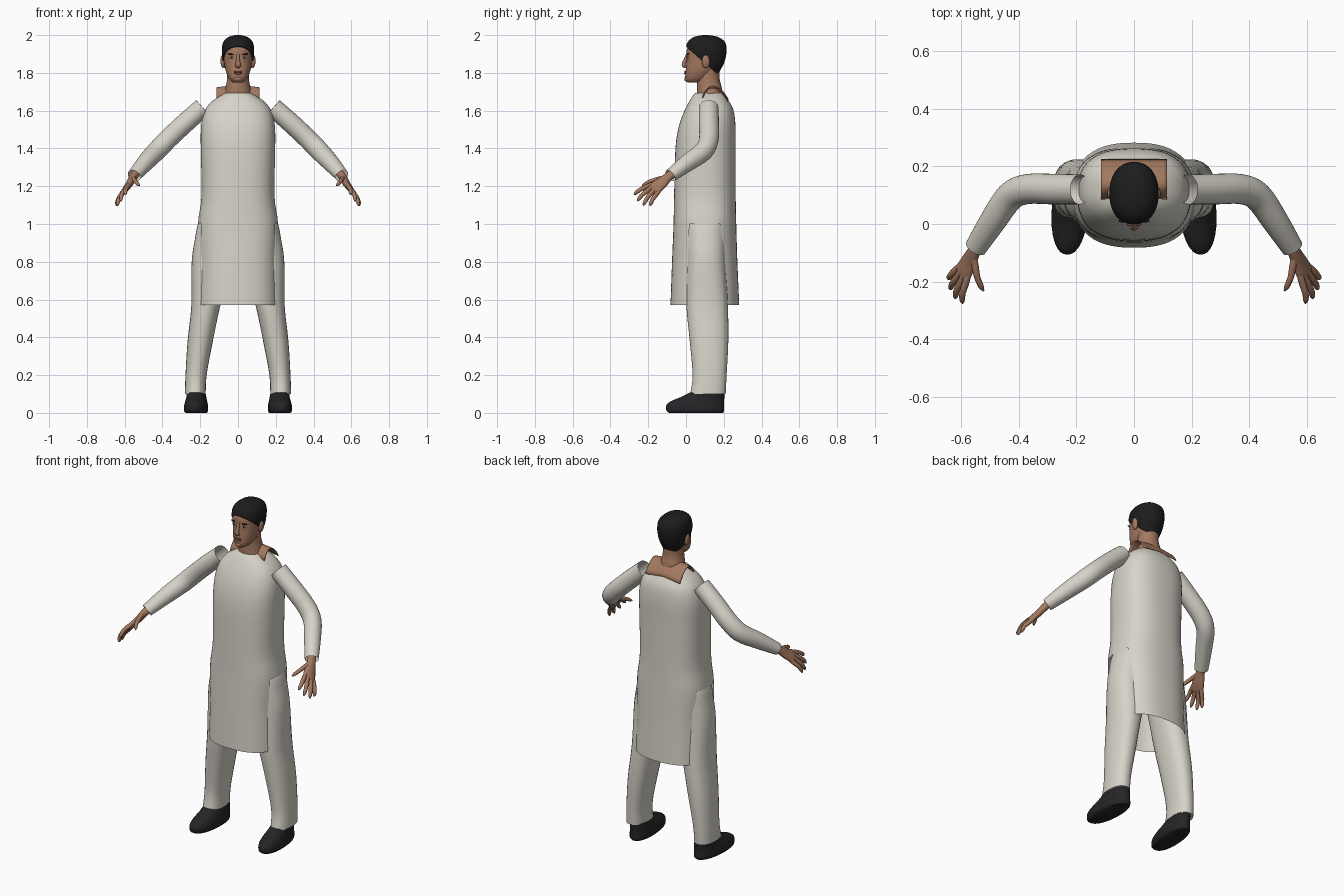
import bpy, bmesh, math
from mathutils import Vector

if "Cube" in bpy.data.objects:
    bpy.data.objects.remove(bpy.data.objects["Cube"], do_unlink=True)


def material(name, *rgb):
    m = bpy.data.materials.new(name)
    m.use_nodes = True
    m.diffuse_color = (*rgb, 1)
    bsdf = m.node_tree.nodes["Principled BSDF"]
    bsdf.inputs["Base Color"].default_value = (*rgb, 1)
    bsdf.inputs["Roughness"].default_value = 0.8
    return m


CLOTH = material("off white cloth", 0.68, 0.65, 0.58)
SKIN = material("brown skin", 0.37, 0.19, 0.115)
LIPS = material("dark lips", 0.24, 0.09, 0.065)
HAIR = material("black hair", 0.012, 0.012, 0.013)
SHOE = material("black leather", 0.018, 0.018, 0.02)
WHITE = material("eye white", 0.5, 0.46, 0.42)


def smooth(rows, k):
    """Catmull-Rom resampling of rows of numbers."""
    out = []
    for i in range(len(rows) - 1):
        p = [rows[max(0, min(len(rows) - 1, i + j))] for j in (-1, 0, 1, 2)]
        for s in range(k):
            t = s / k
            out.append([b + t / 2 * (c - a + t * (2*a - 5*b + 4*c - d + t * (3*(b - c) + d - a)))
                        for a, b, c, d in zip(*p)])
    return out + [list(rows[-1])]


def finish(name, bm, mat, mirror=False, thick=0, angle=50):
    bmesh.ops.recalc_face_normals(bm, faces=bm.faces)
    me = bpy.data.meshes.new(name)
    bm.to_mesh(me)
    bm.free()
    me.materials.append(mat)
    me.polygons.foreach_set("use_smooth", [True] * len(me.polygons))
    me.set_sharp_from_angle(angle=math.radians(angle))
    ob = bpy.data.objects.new(name, me)
    bpy.context.collection.objects.link(ob)
    if thick:
        ob.modifiers.new("Thickness", "SOLIDIFY").thickness = thick
    if mirror:
        ob.modifiers.new("Mirror", "MIRROR")
    return ob


def loft(sections, n=32, power=2.0, caps=(True, True)):
    """Skin superellipse sections, each a centre and two half axes."""
    bm = bmesh.new()
    rings = []
    for c, u, v in sections:
        ring = []
        for i in range(n):
            a = math.tau * i / n
            x, y = math.cos(a), math.sin(a)
            f = (abs(x) ** power + abs(y) ** power) ** (-1 / power)
            ring.append(bm.verts.new(c + u * x * f + v * y * f))
        rings.append(ring)
    for r, s in zip(rings, rings[1:]):
        for i in range(n):
            j = (i + 1) % n
            bm.faces.new((r[i], r[j], s[j], s[i]))
    for ring, cap in zip((rings[0], rings[-1]), caps):
        if cap:
            bm.faces.new(ring)
    return bm


def stack(rows, k=4, **kw):
    """Horizontal rings: z, centre x, half width, front y, back y."""
    secs = [(Vector((cx, (f + b) / 2, z)), Vector((rx, 0, 0)), Vector((0, (b - f) / 2, 0)))
            for z, cx, rx, f, b in smooth(rows, k)]
    return loft(secs, **kw)


def tube(rows, axis=(0, 0, 1), k=4, **kw):
    """Rings across a path: x, y, z, radius along the axis, radius across it."""
    rows = smooth(rows, k)
    pts = [Vector(r[:3]) for r in rows]
    secs = []
    for i, r in enumerate(rows):
        t = (pts[min(i + 1, len(pts) - 1)] - pts[max(i - 1, 0)]).normalized()
        v = Vector(axis)
        v = (v - t * v.dot(t)).normalized()
        secs.append((pts[i], t.cross(v) * r[4], v * r[3]))
    return loft(secs, **kw)


def blob(name, loc, size, mat, mirror=False, tilt=0):
    bm = bmesh.new()
    bmesh.ops.create_uvsphere(bm, u_segments=20, v_segments=12, radius=1)
    for v in bm.verts:
        x, y, z = (a * b for a, b in zip(v.co, size))
        v.co = Vector((x, y, z + tilt * x)) + Vector(loc)
    return finish(name, bm, mat, mirror)


# Long tunic with open side slits
bm = stack([(0.57, 0, 0.213, -0.082, 0.282), (0.8, 0, 0.208, -0.074, 0.272),
            (1.0, 0, 0.212, -0.066, 0.266), (1.15, 0, 0.193, -0.063, 0.263),
            (1.4, 0, 0.197, -0.056, 0.262), (1.52, 0, 0.195, -0.037, 0.262),
            (1.6, 0, 0.176, -0.008, 0.252), (1.65, 0, 0.137, 0.018, 0.228),
            (1.685, 0, 0.085, 0.04, 0.2), (1.693, 0, 0.068, 0.05, 0.19)],
           n=64, power=2.5, caps=(False, True))
slit = [f for f in bm.faces if f.calc_center_median().z < 1.0
        and abs(f.calc_center_median().y - 0.1) < 0.09]
bmesh.ops.delete(bm, geom=slit, context="FACES")
finish("tunic", bm, CLOTH)

# Trouser legs
bm = stack([(0.1, 0.226, 0.055, 0.022, 0.21), (0.2, 0.222, 0.056, 0.035, 0.215),
            (0.38, 0.2, 0.067, 0.02, 0.224), (0.57, 0.17, 0.077, 0.002, 0.222),
            (0.8, 0.139, 0.106, 0.0, 0.212), (0.92, 0.116, 0.112, -0.005, 0.215),
            (1.0, 0.105, 0.107, 0.0, 0.21), (1.06, 0.09, 0.09, 0.02, 0.19)],
           power=2.3)
finish("trouser_leg", bm, CLOTH, mirror=True)

# Shoes, toes turned slightly outward
bm = stack([(0.0, 0.222, 0.055, -0.09, 0.195), (0.012, 0.222, 0.063, -0.104, 0.202),
            (0.04, 0.222, 0.062, -0.104, 0.202), (0.062, 0.222, 0.057, -0.08, 0.202),
            (0.085, 0.223, 0.052, -0.025, 0.203), (0.115, 0.226, 0.048, 0.035, 0.203)],
           power=2.2)
for v in bm.verts:
    v.co.x += 0.06 * (0.05 - v.co.y)
finish("shoe", bm, SHOE, mirror=True)

# Sleeves, open at the shoulder
bm = tube([(0.187, 0.12, 1.617, 0.051, 0.052), (0.28, 0.121, 1.535, 0.052, 0.053),
           (0.37, 0.121, 1.45, 0.052, 0.052), (0.43, 0.095, 1.388, 0.052, 0.05),
           (0.49, 0.01, 1.325, 0.046, 0.046), (0.55, -0.083, 1.256, 0.034, 0.038)],
          n=28, caps=(False, False))
finish("sleeve", bm, CLOTH, mirror=True)

# Hands: palm, then fingers and thumb
ACROSS = (-0.03, -0.05, 0.035)
bm = tube([(0.535, -0.055, 1.275, 0.025, 0.022), (0.555, -0.095, 1.248, 0.025, 0.021),
           (0.572, -0.13, 1.217, 0.034, 0.019), (0.592, -0.168, 1.188, 0.04, 0.016),
           (0.6, -0.183, 1.175, 0.034, 0.009)], ACROSS, n=20)
finish("palm", bm, SKIN, mirror=True)
fingers = {"index_finger": ((0.578, -0.192, 1.203), (0.595, -0.275, 1.155)),
           "middle_finger": ((0.591, -0.185, 1.188), (0.62, -0.258, 1.121)),
           "ring_finger": ((0.602, -0.171, 1.175), (0.637, -0.226, 1.097)),
           "little_finger": ((0.607, -0.15, 1.162), (0.643, -0.19, 1.096)),
           "thumb": ((0.553, -0.12, 1.243), (0.522, -0.232, 1.203))}
for name, (a, b) in fingers.items():
    a, b = Vector(a), Vector(b)
    rows = []
    for t, r in ((-0.2, 0.011), (0.2, 0.0125), (0.55, 0.011), (0.85, 0.0095), (1, 0.003)):
        p = a.lerp(b, t) + Vector((0.008, -0.004, 0.006)) * math.sin(math.pi * max(t, 0))
        rows.append((*p, r, r))
    finish(name, tube(rows, ACROSS, k=3, n=12), SKIN, mirror=True)

# Neck and the bare shoulder panel
bm = stack([(1.65, 0, 0.08, 0.055, 0.2), (1.72, 0, 0.066, 0.058, 0.19),
            (1.77, 0, 0.058, 0.06, 0.178), (1.84, 0, 0.058, 0.065, 0.18)])
finish("neck", bm, SKIN)
bm = bmesh.new()
bmesh.ops.create_grid(bm, x_segments=16, y_segments=12, size=1)
for v in bm.verts:
    u, t = v.co.x, (v.co.y + 1) / 2
    drop = (0.4 if t < 0.37 else 0.19) * (t - 0.37) ** 2
    v.co = (u * 0.115, 0.085 + 0.14 * t, 1.738 - drop - 0.014 * abs(u))
finish("shoulder_skin", bm, SKIN, thick=0.005)

# Head
bm = stack([(1.748, 0, 0.02, 0.012, 0.07), (1.756, 0, 0.034, 0.001, 0.095),
            (1.775, 0, 0.05, -0.004, 0.125), (1.81, 0, 0.065, -0.002, 0.16),
            (1.85, 0, 0.073, 0.002, 0.185), (1.885, 0, 0.077, 0.003, 0.197),
            (1.92, 0, 0.078, 0.004, 0.2), (1.955, 0, 0.07, 0.018, 0.193),
            (1.98, 0, 0.045, 0.05, 0.16), (1.988, 0, 0.015, 0.09, 0.12)],
           n=40, power=2.2)
head = finish("head", bm, SKIN)

# Hair cap trimmed along a slanted hairline
bm = stack([(1.77, 0, 0.055, 0.03, 0.165), (1.81, 0, 0.071, 0.0, 0.18),
            (1.85, 0, 0.08, -0.001, 0.201), (1.89, 0, 0.084, -0.002, 0.212),
            (1.93, 0, 0.085, -0.001, 0.215), (1.965, 0, 0.077, 0.01, 0.205),
            (1.99, 0, 0.05, 0.042, 0.17), (2.0, 0, 0.014, 0.09, 0.12)],
           n=40, power=2.2)
bmesh.ops.bisect_plane(bm, geom=bm.verts[:] + bm.edges[:] + bm.faces[:],
                       plane_co=(0, 0.02, 1.922), plane_no=(0, 0.66, 0.75), clear_inner=True)
finish("hair", bm, HAIR, thick=0.01)

# Facial features
bpy.context.view_layer.update()


def on_face(x, z, lift=0.0):
    hit = head.ray_cast(Vector((x, -1, z)), Vector((0, 1, 0)))
    return (x, (hit[1].y if hit[0] else 0.01) - lift, z)


bm = tube([(0, 0.008, 1.897, 0.008, 0.008), (0, -0.003, 1.872, 0.009, 0.009),
           (0, -0.011, 1.85, 0.011, 0.013), (0, -0.01, 1.838, 0.01, 0.016),
           (0, 0.0, 1.83, 0.006, 0.011)], axis=(0, -1, 0), n=16)
finish("nose", bm, SKIN)
blob("upper_lip", on_face(0, 1.806), (0.025, 0.006, 0.005), LIPS)
blob("lower_lip", on_face(0, 1.797), (0.02, 0.007, 0.006), LIPS)
blob("chin", on_face(0, 1.768, -0.008), (0.022, 0.014, 0.014), SKIN)
blob("eye", on_face(0.032, 1.881), (0.013, 0.004, 0.005), WHITE, mirror=True)
blob("iris", on_face(0.032, 1.881, 0.002), (0.005, 0.003, 0.005), HAIR, mirror=True)
blob("eyebrow", on_face(0.034, 1.898), (0.02, 0.006, 0.004), HAIR, mirror=True, tilt=0.12)
blob("ear", (0.081, 0.105, 1.86), (0.012, 0.021, 0.034), SKIN, mirror=True, tilt=0.5)
